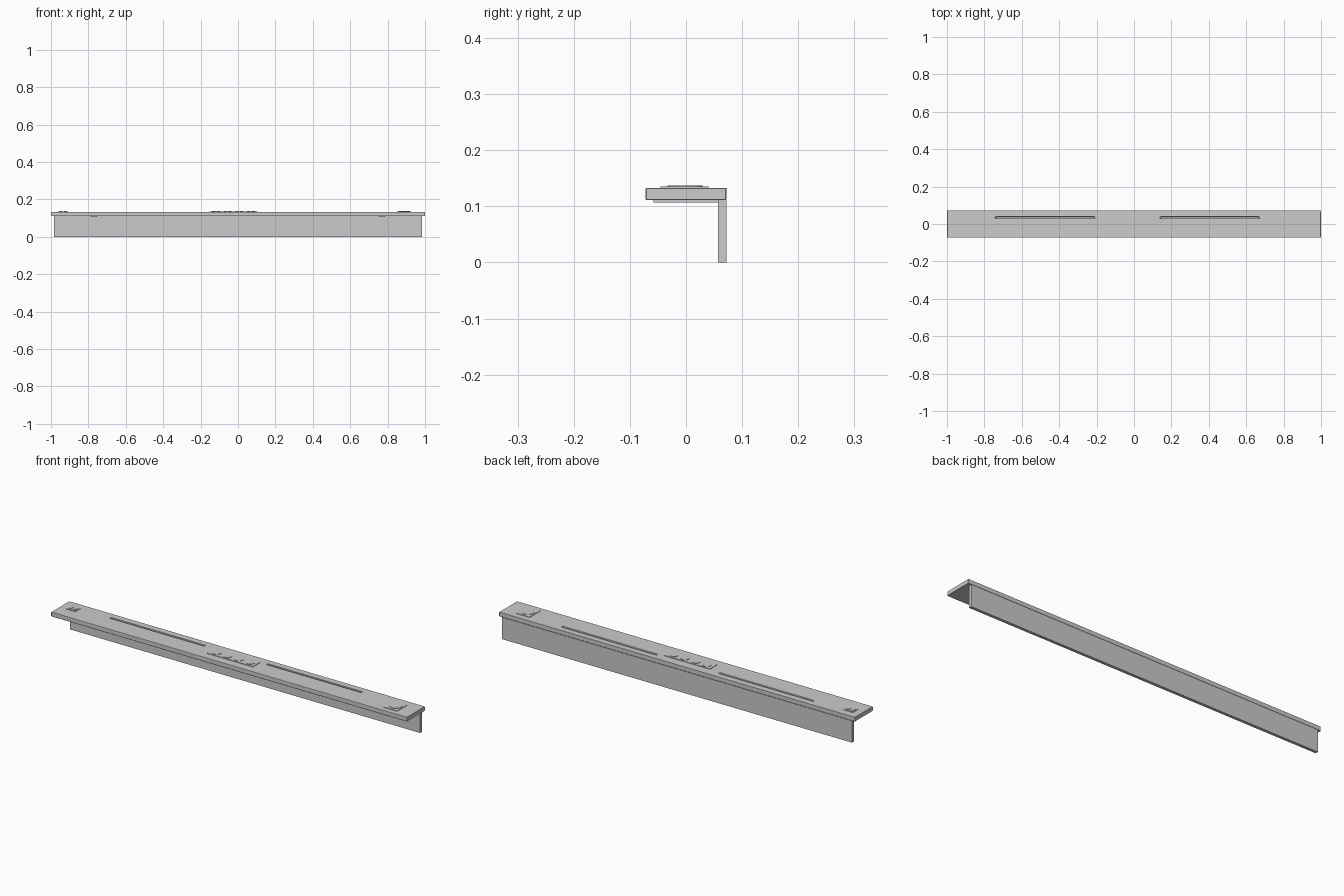
import bpy

cube = bpy.data.objects.get("Cube")
if cube:
    bpy.data.objects.remove(cube, do_unlink=True)

grey = bpy.data.materials.new("light grey")
grey.use_nodes = True
colour = (0.6, 0.6, 0.6, 1)
grey.diffuse_color = colour
grey.node_tree.nodes["Principled BSDF"].inputs["Base Color"].default_value = colour

TOP = 0.133


def box(name, x, y, z, bevel=0.0):
    """Box from (min, max) ranges along each axis."""
    bpy.ops.mesh.primitive_cube_add(size=1, location=[sum(r) / 2 for r in (x, y, z)])
    ob = bpy.context.object
    ob.name = name
    ob.scale = [r[1] - r[0] for r in (x, y, z)]
    bpy.ops.object.transform_apply(location=False, rotation=False, scale=True)
    ob.data.materials.append(grey)
    if bevel:
        mod = ob.modifiers.new("edge", "BEVEL")
        mod.width = bevel
        mod.segments = 2
    return ob


def disc(name, x, y, radius, z):
    bpy.ops.mesh.primitive_cylinder_add(vertices=32, radius=radius, depth=z[1] - z[0],
                                        location=(x, y, sum(z) / 2))
    ob = bpy.context.object
    ob.name = name
    ob.data.materials.append(grey)
    bpy.ops.object.shade_smooth_by_angle()
    return ob


# Top slab with two long cable slots
slab = box("top_slab", (-1, 1), (-0.072, 0.072), (0.111, TOP))
for side, x in (("right", (-0.74, -0.21)), ("left", (0.14, 0.67))):
    cutter = box("slot_cutter_" + side, x, (0.029, 0.039), (TOP - 0.01, TOP + 0.02))
    cutter.hide_render = True
    cutter.hide_set(True)
    cutter.display_type = "WIRE"
    cut = slab.modifiers.new("slot_" + side, "BOOLEAN")
    cut.operation = "DIFFERENCE"
    cut.solver = "EXACT"
    cut.object = cutter
edge = slab.modifiers.new("edge", "BEVEL")
edge.width = 0.0015
edge.limit_method = "ANGLE"

# Upright back panel
box("back_panel", (-0.983, 0.983), (0.057, 0.072), (0, 0.111))

# Flat support strips under the slab
for side in (-1, 1):
    box("support_strip", (side * 0.77 - 0.015, side * 0.77 + 0.015),
        (-0.058, 0.057), (0.107, 0.111))

# Central socket panel with four round sockets
box("socket_panel", (-0.153, 0.105), (-0.03, 0.026), (TOP, TOP + 0.0025))
for i in range(4):
    disc("socket", -0.117 + i * 0.062, -0.002, 0.021, (TOP, TOP + 0.0045))

# Charging pad on the left end
box("charging_plate", (0.85, 0.925), (-0.045, 0.04), (TOP, TOP + 0.0025))
disc("charging_pad", 0.888, -0.002, 0.031, (TOP, TOP + 0.0045))

# Small port plate on the right end
box("port_plate", (-0.962, -0.91), (-0.006, 0.035), (TOP, TOP + 0.0025))
for x in (-0.948, -0.924):
    box("port", (x - 0.007, x + 0.007), (0.005, 0.025), (TOP, TOP + 0.0045))
